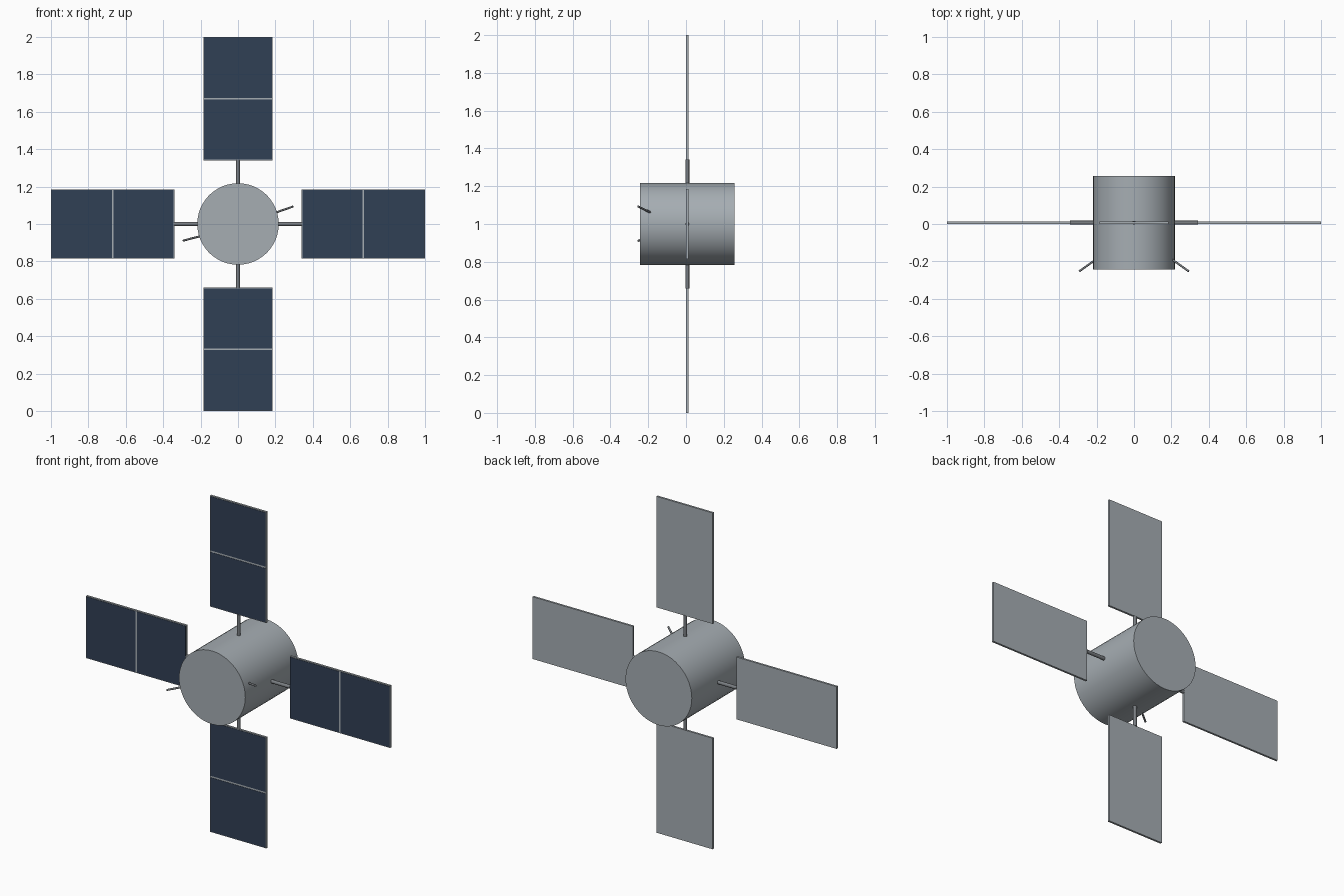
import bpy
import math
from mathutils import Vector, Matrix

cube = bpy.data.objects.get("Cube")
if cube:
    bpy.data.objects.remove(cube, do_unlink=True)

HUB = Vector((0, 0.007, 1))


def material(name, rgb):
    mat = bpy.data.materials.new(name)
    mat.use_nodes = True
    mat.diffuse_color = (*rgb, 1)
    mat.node_tree.nodes["Principled BSDF"].inputs["Base Color"].default_value = (*rgb, 1)
    return mat


silver = material("silver grey", (0.38, 0.42, 0.45))
cell_blue = material("dark cell blue", (0.03, 0.05, 0.09))
rod_grey = material("rod grey", (0.19, 0.205, 0.22))


def rod(name, start, end, radius, mat, sides):
    """Smooth capped cylinder between two points."""
    start, end = Vector(start), Vector(end)
    axis = end - start
    bpy.ops.mesh.primitive_cylinder_add(
        vertices=sides, radius=radius, depth=axis.length, location=(start + end) / 2,
        rotation=axis.to_track_quat("Z", "Y").to_euler())
    obj = bpy.context.object
    obj.name = name
    obj.data.materials.append(mat)
    bpy.ops.object.shade_smooth_by_angle(angle=math.radians(40))
    return obj


def box(name, centre, size, turn, mat):
    """Box placed relative to the hub, turned about the body axis."""
    bpy.ops.mesh.primitive_cube_add(size=1)
    obj = bpy.context.object
    obj.name = name
    obj.data.transform(Matrix.Translation(centre) @ Matrix.Diagonal((*size, 1)))
    obj.matrix_world = Matrix.Translation(HUB) @ turn
    obj.data.materials.append(mat)


# Drum body lying along y
rod("body", HUB - Vector((0, 0.25, 0)), HUB + Vector((0, 0.25, 0)), 0.218, silver, 48)

# Four solar wings: strut, backing panel and two cell plates
inner, outer, width, thick = 0.34, 1.0, 0.37, 0.012
rim, gap = 0.004, 0.01
length = outer - inner
cell = (length - 2 * rim - gap) / 2
for i, side in enumerate(("left", "top", "right", "bottom")):
    turn = Matrix.Rotation(-i * math.pi / 2, 4, "Y")
    out = turn @ Vector((1, 0, 0))
    rod(side + "_strut", HUB + out * 0.2, HUB + out * (inner + 0.002), 0.0105, rod_grey, 16)
    middle = (inner + outer) / 2
    box(side + "_panel", (middle, 0, 0), (length, thick, width), turn, silver)
    for part, sign in (("inner", -1), ("outer", 1)):
        box(f"{side}_{part}_cells", (middle + sign * (cell + gap) / 2, -thick / 2, 0),
            (cell, 0.003, width - 2 * rim), turn, cell_blue)

# Two thin antennas angled forward from the drum sides
rod("left_antenna", (0.19, -0.18, 1.057), (0.293, -0.253, 1.093), 0.0055, rod_grey, 12)
rod("right_antenna", (-0.19, -0.18, 0.938), (-0.293, -0.253, 0.911), 0.0055, rod_grey, 12)
